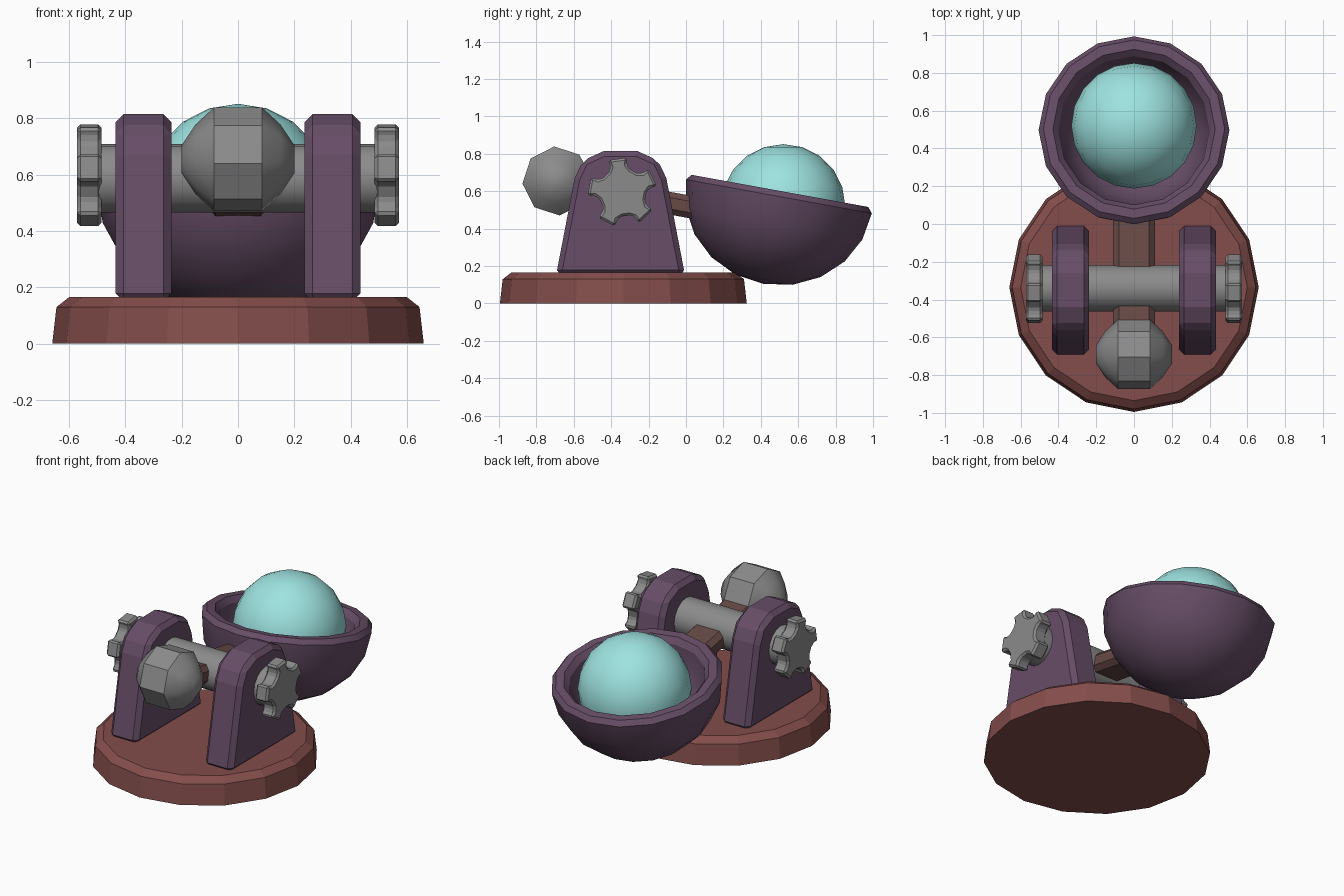
import bpy, bmesh, math
from mathutils import Matrix, Vector

if "Cube" in bpy.data.objects:
    bpy.data.objects.remove(bpy.data.objects["Cube"])


def material(name, rgb):
    m = bpy.data.materials.new(name)
    m.diffuse_color = (*rgb, 1)
    m.use_nodes = True
    m.node_tree.nodes["Principled BSDF"].inputs["Base Color"].default_value = m.diffuse_color
    return m


RED = material("red brown", (0.23, 0.075, 0.07))
PURPLE = material("dull purple", (0.135, 0.075, 0.135))
BROWN = material("dark brown", (0.135, 0.068, 0.062))
GREY = material("grey metal", (0.26, 0.26, 0.26))
CYAN = material("pale cyan", (0.34, 0.77, 0.75))
TILT = Matrix.Rotation(math.radians(-10.3), 4, 'X')


def finish(name, bm, mat, matrix=Matrix(), bevel=0, smooth=0):
    bmesh.ops.recalc_face_normals(bm, faces=bm.faces)
    me = bpy.data.meshes.new(name)
    bm.to_mesh(me)
    bm.free()
    ob = bpy.data.objects.new(name, me)
    bpy.context.collection.objects.link(ob)
    me.materials.append(mat)
    me.transform(matrix)
    if bevel:
        mod = ob.modifiers.new("bevel", 'BEVEL')
        mod.width = bevel
        mod.segments = 1
        mod.limit_method = 'ANGLE'
        mod.angle_limit = math.radians(35)
    if smooth:
        bpy.ops.object.select_all(action='DESELECT')
        ob.select_set(True)
        bpy.context.view_layer.objects.active = ob
        bpy.ops.object.shade_smooth_by_angle(angle=math.radians(smooth))
    return ob


def lathe(profile, sides, phase=0.0):
    """Spin (radius, z) points round z; zero radius ends become poles."""
    bm = bmesh.new()
    rings = []
    for r, z in profile:
        n = 1 if r == 0 else sides
        rings.append([bm.verts.new((r * math.cos(2 * math.pi * (i + phase) / sides),
                                    r * math.sin(2 * math.pi * (i + phase) / sides), z))
                      for i in range(n)])
    for a, b in zip(rings, rings[1:]):
        for i in range(sides):
            j = (i + 1) % sides
            quad = [a[i % len(a)], a[j % len(a)], b[j % len(b)], b[i % len(b)]]
            bm.faces.new(list(dict.fromkeys(quad)))
    for ring, r in ((rings[0], profile[0][0]), (rings[-1], profile[-1][0])):
        if r:
            bm.faces.new(ring)
    return bm


def slab(outline, x0, x1):
    """Extrude a (y, z) outline along x."""
    bm = bmesh.new()
    face = bm.faces.new([bm.verts.new((x0, y, z)) for y, z in outline])
    ext = bmesh.ops.extrude_face_region(bm, geom=[face])
    bmesh.ops.translate(bm, vec=(x1 - x0, 0, 0),
                        verts=[v for v in ext['geom'] if isinstance(v, bmesh.types.BMVert)])
    return bm


# Round base with chamfered top
finish("base", lathe([(0.66, 0), (0.645, 0.13), (0.60, 0.165)], 16), RED,
       Matrix.Translation((0, -0.335, 0)))

# Two upright supports with rounded tops
half = [(0.345, 0.15), (0.245, 0.67), (0.2, 0.765), (0.09, 0.815)]
outline = [(-0.35 + y, z) for y, z in half] + [(-0.35 - y, z) for y, z in reversed(half)]
for side, s in (("left", -1), ("right", 1)):
    finish(side + "_support", slab(outline, s * 0.237, s * 0.435), PURPLE, bevel=0.028)

# Axle through both supports
AXLE = Vector((0, -0.34, 0.587))
ALONG_X = Matrix.Rotation(math.pi / 2, 4, 'Y')
finish("axle", lathe([(0.122, -0.5), (0.122, 0.5)], 16), GREY,
       Matrix.Translation(AXLE) @ ALONG_X, smooth=35)

# Five-toothed wheels on the axle ends
gear = []
for k in range(5):
    for da, r in ((-27, 0.128), (-17, 0.148), (-16, 0.187), (16, 0.187), (17, 0.148), (27, 0.128)):
        a = math.radians(98 + 72 * k + da)
        gear.append((AXLE.y + r * math.cos(a), AXLE.z + 0.008 + r * math.sin(a)))
for side, s in (("left", -1), ("right", 1)):
    finish(side + "_wheel", slab(gear, s * 0.485, s * 0.572), GREY, bevel=0.012)

# Tilted throwing arm
arm = [(-0.3, -0.06), (0.42, -0.06), (0.42, 0.06), (-0.3, 0.06)]
finish("arm", slab(arm, -0.11, 0.11), BROWN,
       Matrix.Translation(AXLE + Vector((0, 0, -0.005))) @ TILT, bevel=0.03)

# Faceted counterweight at the rear of the arm
finish("counterweight", lathe([(0.05, -0.2), (0.125, -0.15), (0.185, -0.085),
                               (0.185, 0.085), (0.125, 0.15), (0.05, 0.2)], 8, 0.1), GREY,
       Matrix.Translation((0, -0.69, 0.655)) @ ALONG_X, smooth=40)

# Thick hollow bowl
steps = [math.radians(18 * i) for i in range(6)]
outer = [(0.505 * math.cos(a), -0.03 - 0.475 * math.sin(a)) for a in reversed(steps[:5])]
inner = [(0.4 * math.cos(a), -0.035 - 0.37 * math.sin(a)) for a in steps[:5]]
profile = [(0, -0.505)] + outer + [(0.48, 0), (0.43, 0)] + inner + [(0, -0.405)]
finish("bowl", lathe(profile, 16), PURPLE,
       Matrix.Translation((0, 0.502, 0.602)) @ TILT, smooth=28)

# Ball resting in the bowl
ball = bmesh.new()
bmesh.ops.create_uvsphere(ball, u_segments=20, v_segments=10, radius=0.332)
finish("ball", ball, CYAN, Matrix.Translation((0, 0.52, 0.52)), smooth=60)
